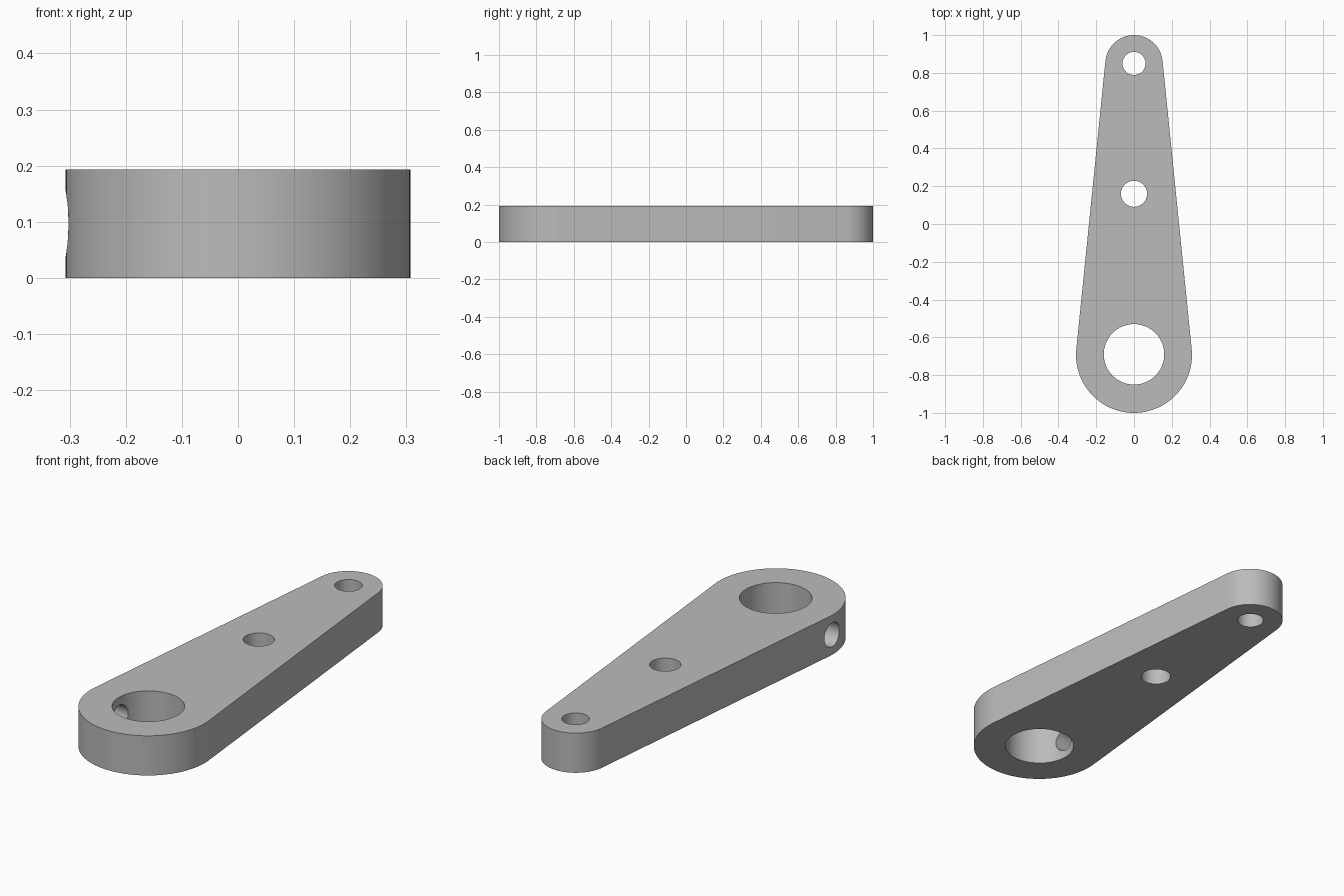
import bpy
import bmesh
from math import asin, cos, sin, pi, radians
from mathutils import Vector

cube = bpy.data.objects.get("Cube")
if cube:
    bpy.data.objects.remove(cube, do_unlink=True)

THICK = 0.193
BIG_Y, BIG_R = -0.693, 0.307
TIP_Y, TIP_R = 0.848, 0.152
BORE_Y = -0.69

grey = bpy.data.materials.new("plain grey")
grey.use_nodes = True
colour = (0.5, 0.5, 0.5, 1)
grey.diffuse_color = colour
grey.node_tree.nodes["Principled BSDF"].inputs["Base Color"].default_value = colour


def arc(cy, r, start, end, steps):
    """Points along an arc centred on the arm's axis."""
    angles = [start + (end - start) * i / steps for i in range(steps + 1)]
    return [(r * cos(a), cy + r * sin(a), 0) for a in angles]


# Tapered arm: two round ends joined by tangent sides
tilt = asin((BIG_R - TIP_R) / (TIP_Y - BIG_Y))
outline = arc(TIP_Y, TIP_R, tilt, pi - tilt, 48)
outline += arc(BIG_Y, BIG_R, pi - tilt, 2 * pi + tilt, 64)
bm = bmesh.new()
base = bm.faces.new([bm.verts.new(p) for p in outline])
top = bmesh.ops.extrude_face_region(bm, geom=[base])["geom"]
bmesh.ops.translate(bm, vec=(0, 0, THICK),
                    verts=[v for v in top if isinstance(v, bmesh.types.BMVert)])
bmesh.ops.recalc_face_normals(bm, faces=bm.faces)
mesh = bpy.data.meshes.new("lever_arm")
bm.to_mesh(mesh)
bm.free()
mesh.materials.append(grey)
arm = bpy.data.objects.new("lever_arm", mesh)
bpy.context.collection.objects.link(arm)
bpy.context.view_layer.objects.active = arm


def drill(name, centre, radius, depth, rotation=(0, 0, 0)):
    """Cut a round hole through the arm."""
    bpy.ops.mesh.primitive_cylinder_add(vertices=64, radius=radius, depth=depth,
                                        location=centre, rotation=rotation)
    cutter = bpy.context.object
    cutter.name = name
    cutter.hide_render = True
    cutter.data.materials.append(grey)
    mod = arm.modifiers.new(name, "BOOLEAN")
    mod.operation = "DIFFERENCE"
    mod.solver = "EXACT"
    mod.object = cutter
    bpy.context.view_layer.objects.active = arm
    bpy.ops.object.modifier_apply(modifier=name)
    bpy.data.objects.remove(cutter, do_unlink=True)


# Vertical holes, then the set screw hole from the right side into the bore
mid = THICK / 2
drill("shaft_bore", Vector((0, BORE_Y, mid)), 0.16, 1)
drill("middle_hole", Vector((0, 0.16, mid)), 0.069, 1)
drill("tip_hole", Vector((0, 0.85, mid)), 0.061, 1)
drill("set_screw_hole", Vector((-0.25, BORE_Y, mid)), 0.058, 0.5, (0, pi / 2, 0))

# Smooth walls with crisp rims
bpy.ops.object.select_all(action="DESELECT")
arm.select_set(True)
bpy.context.view_layer.objects.active = arm
bpy.ops.object.shade_smooth_by_angle(angle=radians(30))
